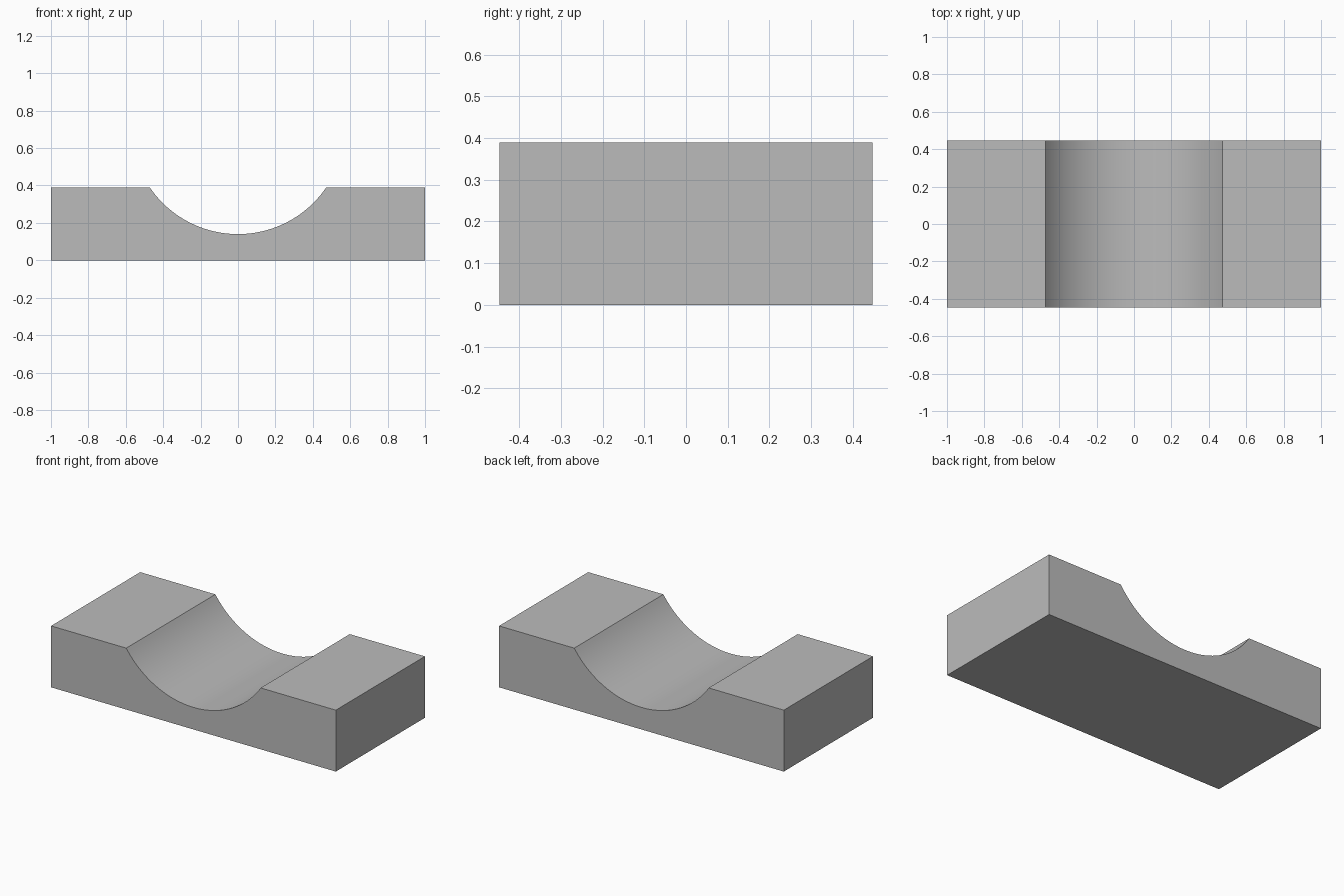
import bpy
import bmesh
from math import asin, sin, cos

cube = bpy.data.objects.get("Cube")
if cube:
    bpy.data.objects.remove(cube, do_unlink=True)

HALF_LENGTH, HALF_DEPTH, HEIGHT = 1.0, 0.447, 0.39
HALF_GAP, GROOVE_FLOOR = 0.472, 0.14
SEGMENTS = 48

# Plain grey material
grey = bpy.data.materials.new("plain_grey")
grey.use_nodes = True
colour = (0.5, 0.5, 0.5, 1)
grey.diffuse_color = colour
grey.node_tree.nodes["Principled BSDF"].inputs["Base Color"].default_value = colour

# Block outline with a circular groove in the top
sag = HEIGHT - GROOVE_FLOOR
radius = (HALF_GAP ** 2 + sag ** 2) / (2 * sag)
sweep = asin(HALF_GAP / radius)
outline = [(-HALF_LENGTH, 0), (HALF_LENGTH, 0), (HALF_LENGTH, HEIGHT)]
for i in range(SEGMENTS + 1):
    a = sweep * (1 - 2 * i / SEGMENTS)
    outline.append((radius * sin(a), GROOVE_FLOOR + radius * (1 - cos(a))))
outline.append((-HALF_LENGTH, HEIGHT))

# Extrude the outline from front to back
bm = bmesh.new()
front = bm.faces.new([bm.verts.new((x, -HALF_DEPTH, z)) for x, z in outline])
result = bmesh.ops.extrude_face_region(bm, geom=[front], use_keep_orig=True)
back = [g for g in result["geom"] if isinstance(g, bmesh.types.BMVert)]
bmesh.ops.translate(bm, verts=back, vec=(0, 2 * HALF_DEPTH, 0))
bmesh.ops.recalc_face_normals(bm, faces=bm.faces)

mesh = bpy.data.meshes.new("grooved_block")
bm.to_mesh(mesh)
bm.free()
mesh.materials.append(grey)
block = bpy.data.objects.new("grooved_block", mesh)
bpy.context.collection.objects.link(block)

# Smooth groove, sharp block edges
bpy.ops.object.select_all(action="DESELECT")
block.select_set(True)
bpy.context.view_layer.objects.active = block
bpy.ops.object.shade_smooth_by_angle()
